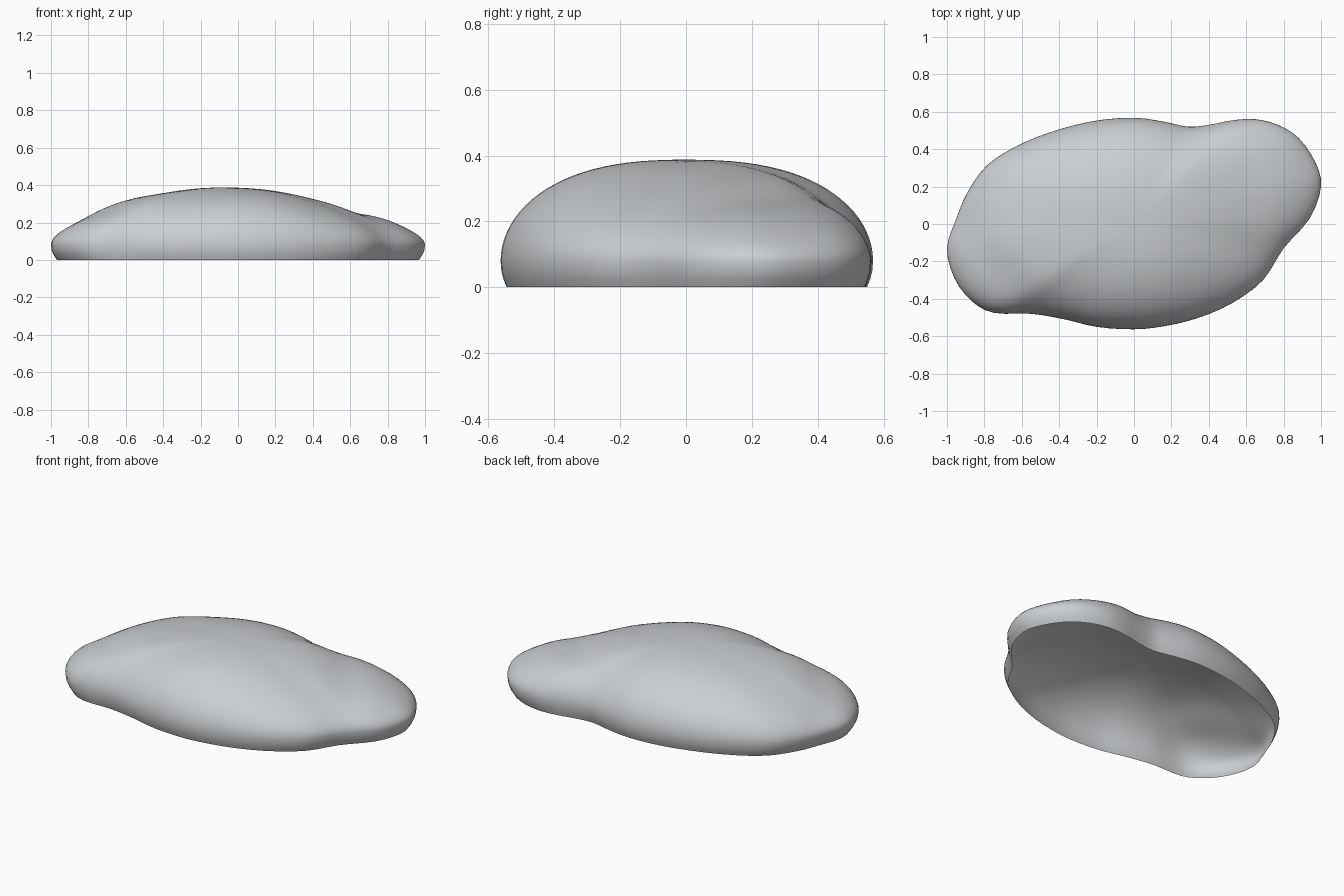
import bpy, bmesh, math
from mathutils import Vector

if "Cube" in bpy.data.objects:
    bpy.data.objects.remove(bpy.data.objects["Cube"])

# Plan outline at the widest level, counter-clockwise from the right end
OUTLINE = [(1, .2), (.97, .33), (.88, .46), (.77, .53), (.65, .56), (.53, .555),
           (.4, .53), (.29, .52), (.17, .545), (0, .568), (-.22, .55), (-.45, .49),
           (-.64, .41), (-.79, .31), (-.89, .17), (-.95, .03), (-1, -.13),
           (-.96, -.29), (-.87, -.41), (-.75, -.475), (-.55, -.48), (-.37, -.51),
           (-.2, -.55), (0, -.563), (.17, -.545), (.35, -.5), (.53, -.42),
           (.69, -.3), (.8, -.13), (.94, .03)]
# Crown height at x = -1, -0.8 ... 1
CROWN = [.28, .33, .36, .372, .386, .386, .371, .34, .308, .285, .25]
WAIST = .08   # height of the widest level


def spline(a, b, c, d, t):
    return .5 * (2 * b + (c - a) * t + (2 * a - 5 * b + 4 * c - d) * t * t
                 + (3 * b - a - 3 * c + d) * t ** 3)


def crown(x):
    u = min(max((x + 1) / .2, 0), 9.999)
    i = int(u)
    p = [CROWN[min(max(i + k, 0), 10)] for k in (-1, 0, 1, 2)]
    return spline(*p, u - i)


def groove(p, a, b):
    """Soft valley along the line a-b that separates an end lobe."""
    a, b = Vector(a), Vector(b)
    n = (b - a).orthogonal().normalized()
    return .018 * math.exp(-((p - a).dot(n) / .1) ** 2)


def height(p, s):
    top = crown(p.x)
    f = max(1 - s ** 2.5, 0) ** .5
    z = WAIST + (top - WAIST) * f
    dip = groove(p, (.3, .52), (.84, -.1)) + groove(p, (-.55, -.48), (-.95, .0))
    return z - dip * f * min(1, s * 1.5)


# Smooth closed outline
pts = [Vector(p) for p in OUTLINE]
n = len(pts)
ring = [spline(pts[i - 1], pts[i], pts[(i + 1) % n], pts[(i + 2) % n], k / 3)
        for i in range(n) for k in range(3)]

# Stone shell: open rim, tucked-in skirt, domed top
bm = bmesh.new()
rows = []
for z, s in ((0, .968), (.025, .985), (.05, .996)):
    rows.append([bm.verts.new((p.x * s, p.y * s, z)) for p in ring])
STEPS = 24
for k in range(STEPS):
    s = math.cos(k / STEPS * math.pi / 2)
    rows.append([bm.verts.new((p.x * s, p.y * s, height(p * s, s))) for p in ring])
m = len(ring)
for lo, hi in zip(rows, rows[1:]):
    for i in range(m):
        j = (i + 1) % m
        bm.faces.new((lo[i], lo[j], hi[j], hi[i]))
peak = bm.verts.new((0, 0, height(Vector((0, 0)), 0)))
for i in range(m):
    bm.faces.new((rows[-1][i], rows[-1][(i + 1) % m], peak))
for f in bm.faces:
    f.smooth = True

mesh = bpy.data.meshes.new("stone")
bm.to_mesh(mesh)
bm.free()
stone = bpy.data.objects.new("stone", mesh)
bpy.context.collection.objects.link(stone)

grey = bpy.data.materials.new("light grey")
grey.diffuse_color = (.6, .62, .64, 1)
grey.use_nodes = True
grey.node_tree.nodes["Principled BSDF"].inputs["Base Color"].default_value = grey.diffuse_color
mesh.materials.append(grey)
